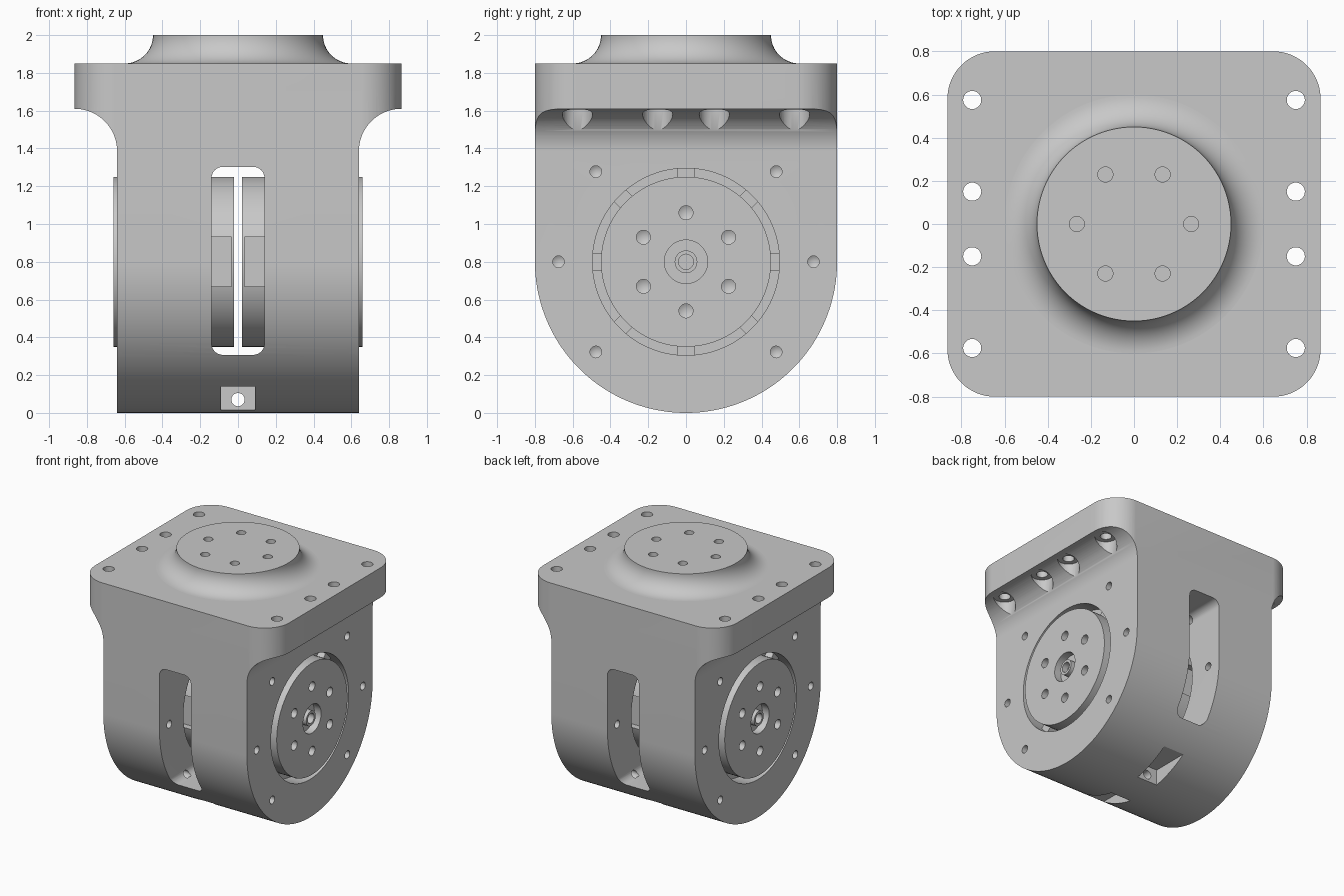
import bpy, bmesh
from math import sin, cos, pi, radians
from mathutils import Vector, Matrix

cube = bpy.data.objects.get("Cube")
if cube:
    bpy.data.objects.remove(cube, do_unlink=True)

grey = bpy.data.materials.new("plain_grey")
grey.use_nodes = True
COLOUR = (0.58, 0.58, 0.58, 1)
grey.diffuse_color = COLOUR
grey.node_tree.nodes["Principled BSDF"].inputs["Base Color"].default_value = COLOUR

AXIS_Z = 0.8      # height of the joint axis
HALF = 0.64       # half width of the body
BORE = 0.495


def arc(cu, cv, r, start, end, n=16):
    angles = [radians(start + (end - start) * i / n) for i in range(n + 1)]
    return [(cu + r * cos(a), cv + r * sin(a)) for a in angles]


def circle(cu, cv, r, n=32):
    return arc(cu, cv, r, 0, 360, n)[:-1]


def rounded_rect(cu, cv, hu, hv, r, n=16):
    pts = []
    for su, sv, a in ((1, 1, 0), (-1, 1, 90), (-1, -1, 180), (1, -1, 270)):
        pts += arc(cu + su * (hu - r), cv + sv * (hv - r), r, a, a + 90, n)
    return pts


def rect(u0, u1, v0, v1):
    return [(u0, v0), (u1, v0), (u1, v1), (u0, v1)]


def prism(bm, pts, axis, a, b, tip=0):
    """Extrude a flat outline along an axis; tip adds a drill point at b."""
    def place(p, t):
        return {"X": (t, *p), "Y": (p[0], t, p[1]), "Z": (*p, t)}[axis]
    ra = [bm.verts.new(place(p, a)) for p in pts]
    rb = [bm.verts.new(place(p, b)) for p in pts]
    for i in range(len(pts)):
        j = (i + 1) % len(pts)
        bm.faces.new((ra[i], ra[j], rb[j], rb[i]))
    bm.faces.new(ra)
    end = bm.faces.new(rb)
    if tip:
        centre = bmesh.ops.poke(bm, faces=[end])["verts"][0]
        centre.co["XYZ".index(axis)] += tip


def make(name, bm):
    bmesh.ops.recalc_face_normals(bm, faces=bm.faces)
    mesh = bpy.data.meshes.new(name)
    bm.to_mesh(mesh)
    bm.free()
    mesh.materials.append(grey)
    obj = bpy.data.objects.new(name, mesh)
    bpy.context.collection.objects.link(obj)
    return obj


def activate(obj):
    bpy.ops.object.select_all(action="DESELECT")
    obj.select_set(True)
    bpy.context.view_layer.objects.active = obj


def boolean(obj, bm, operation="DIFFERENCE"):
    tool = make("cutter", bm)
    tool.hide_render = True
    mod = obj.modifiers.new("cut", "BOOLEAN")
    mod.operation, mod.solver, mod.object = operation, "EXACT", tool
    activate(obj)
    bpy.ops.object.modifier_apply(modifier=mod.name)
    bpy.data.objects.remove(tool, do_unlink=True)


def smooth(obj):
    activate(obj)
    bpy.ops.object.shade_smooth_by_angle(angle=radians(30))


def polar(r, degrees):
    return r * cos(radians(degrees)), AXIS_Z + r * sin(radians(degrees))


# Body: flanged front outline, trimmed by the rounded side and top outlines
bm = bmesh.new()
right = [(HALF, -0.1)] + arc(0.865, 1.385, 0.225, 180, 90, 20) + [(0.865, 1.85)]
prism(bm, right + [(-x, z) for x, z in reversed(right)], "Y", -0.9, 0.9)
body = make("body", bm)

bm = bmesh.new()
prism(bm, [(0.8, 2.1), (-0.8, 2.1)] + arc(0, AXIS_Z, 0.8, 180, 360, 72), "X", -1, 1)
boolean(body, bm, "INTERSECT")

bm = bmesh.new()
prism(bm, rounded_rect(0, 0, 0.865, 0.8005, 0.22), "Z", -0.5, 2.2)
boolean(body, bm, "INTERSECT")

# Main bore and the window running front to back
bm = bmesh.new()
prism(bm, circle(0, AXIS_Z, BORE, 96), "X", -0.8, 0.8)
boolean(body, bm)
bm = bmesh.new()
prism(bm, rounded_rect(0, 0.805, 0.14, 0.498, 0.06, 8), "Y", -1, 1)
boolean(body, bm)

# Bottom pockets either side of a pierced web
bm = bmesh.new()
for s in (1, -1):
    prism(bm, rect(-0.09, 0.09, -0.1, 0.14), "Y", s * 0.15, s * 0.7)
boolean(body, bm)
bm = bmesh.new()
prism(bm, circle(0, 0.07, 0.035), "Y", -0.3, 0.3)
boolean(body, bm)

# Flange bolt holes with counterbores underneath
bolts = [(x, y) for x in (-0.75, 0.75) for y in (-0.575, -0.15, 0.15, 0.575)]
for r, low, high in ((0.08, 1.45, 1.61), (0.042, 1.4, 1.95)):
    bm = bmesh.new()
    for x, y in bolts:
        prism(bm, circle(x, y, r), "Z", low, high)
    boolean(body, bm)

# Blind screw holes in the side faces and the window walls
bm = bmesh.new()
for s in (1, -1):
    for angle in (0, 45, 135, 180, 225, 315):
        hole = circle(*polar(0.675, angle), 0.031, 20)
        prism(bm, hole, "X", s * 0.7, s * 0.5, -s * 0.02)
        prism(bm, hole, "X", s * 0.1, s * 0.25, s * 0.02)
boolean(body, bm)
smooth(body)

# Top hub with a concave flare
bm = bmesh.new()
outline = [(0, 1.8), (0.6, 1.8)] + arc(0.6, 2.0, 0.15, 270, 180, 16) + [(0, 2.0)]
verts = [bm.verts.new((r, 0, z)) for r, z in outline]
edges = [bm.edges.new(pair) for pair in zip(verts, verts[1:])]
bmesh.ops.spin(bm, geom=verts + edges, cent=(0, 0, 0), axis=(0, 0, 1),
               angle=2 * pi, steps=96, use_merge=True)
bmesh.ops.remove_doubles(bm, verts=bm.verts, dist=0.0005)
hub = make("top_hub", bm)
bm = bmesh.new()
for i in range(6):
    a = i * pi / 3
    prism(bm, circle(0.265 * cos(a), 0.265 * sin(a), 0.035, 24), "Z", 2.1, 1.9)
boolean(hub, bm)
smooth(hub)

# Rotor, groove floor, ribs and centre bush on each side
for s, side in ((1, "left"), (-1, "right")):
    bm = bmesh.new()
    prism(bm, circle(0, AXIS_Z, 0.45, 96), "X", s * 0.02, s * 0.66)
    rotor = make("rotor_" + side, bm)
    bm = bmesh.new()
    for angle in range(30, 390, 60):
        prism(bm, circle(*polar(0.26, angle), 0.037, 24), "X", s * 0.7, s * 0.56, -s * 0.02)
    prism(bm, circle(0, AXIS_Z, 0.115, 48), "X", s * 0.7, s * 0.6)
    for f in (1, -1):
        prism(bm, rect(f * 0.38, f * 0.5, 0.67, 0.93), "X", s * 0.035, s * 0.3)
    boolean(rotor, bm)
    smooth(rotor)

    bm = bmesh.new()
    prism(bm, circle(0, AXIS_Z, 0.06), "X", s * 0.55, s * 0.65)
    bush = make("centre_bush_" + side, bm)
    bm = bmesh.new()
    prism(bm, circle(0, AXIS_Z, 0.04), "X", s * 0.7, s * 0.57)
    boolean(bush, bm)
    smooth(bush)

    bm = bmesh.new()
    prism(bm, circle(0, AXIS_Z, 0.5, 96), "X", s * 0.45, s * 0.5)
    smooth(make("groove_floor_" + side, bm))

    bm = bmesh.new()
    for i in range(8):
        turn = (Matrix.Translation((s * 0.47, 0, AXIS_Z)) @ Matrix.Rotation(i * pi / 4, 4, "X")
                @ Matrix.Translation((0, 0.47, 0)) @ Matrix.Diagonal((0.18, 0.055, 0.09, 1)))
        bmesh.ops.create_cube(bm, size=1, matrix=turn)
    make("groove_ribs_" + side, bm)
